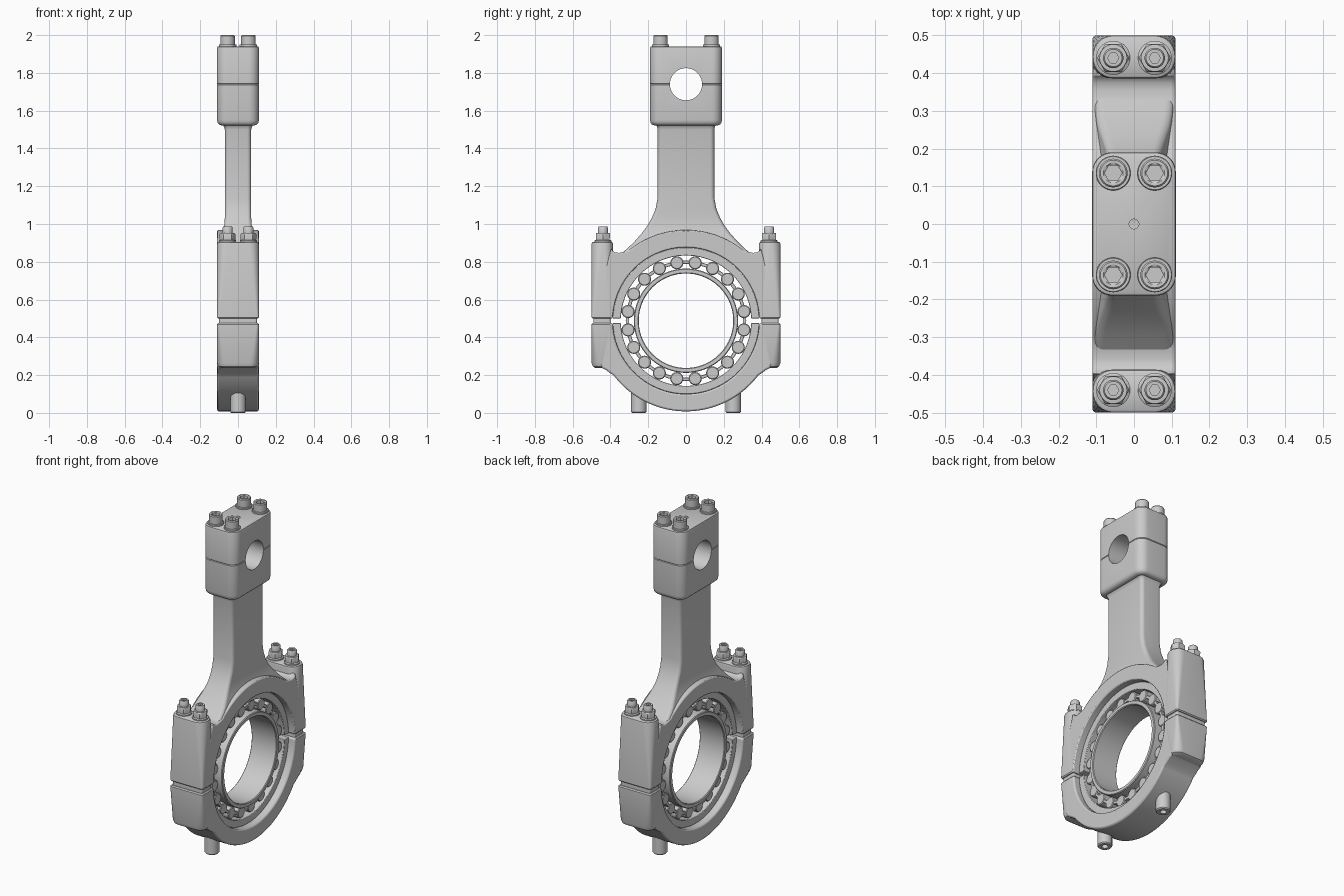
import bpy, bmesh
from math import sin, cos, pi, asin, radians, fmod

if "Cube" in bpy.data.objects:
    bpy.data.objects.remove(bpy.data.objects["Cube"])

C = 0.488      # height of the big bore centre
GAP = 0.0125   # half of the split gap
TOP = 1.74     # height of the small bore centre


def finish(bm, name, bevel=0):
    bmesh.ops.recalc_face_normals(bm, faces=bm.faces)
    me = bpy.data.meshes.new(name)
    bm.to_mesh(me)
    bm.free()
    ob = bpy.data.objects.new(name, me)
    bpy.context.collection.objects.link(ob)
    if bevel:
        m = ob.modifiers.new("bevel", 'BEVEL')
        m.width, m.segments, m.limit_method, m.angle_limit = bevel, 2, 'ANGLE', radians(45)
    return ob


def circle(r, n=48):
    return [(r * cos(2 * pi * i / n), r * sin(2 * pi * i / n)) for i in range(n)]


def hexagon(a, n=48):
    out = []
    for i in range(n):
        t = 2 * pi * i / n
        r = a / cos(fmod(t, pi / 3) - pi / 6)
        out.append((r * cos(t), r * sin(t)))
    return out


def rrect(hx, hy, r, k=8):
    out = []
    for q, (sx, sy) in enumerate([(1, 1), (-1, 1), (-1, -1), (1, -1)]):
        for i in range(k + 1):
            t = (q + i / k) * pi / 2
            out.append((sx * (hx - r) + r * cos(t), sy * (hy - r) + r * sin(t)))
    return out


def loft(name, sections, at=(0, 0), loop=False, along_x=False, z0=0):
    """Skin matching outlines; sections are (outline, height)."""
    bm = bmesh.new()
    rings = []
    for pts, z in sections:
        if along_x:
            rings.append([bm.verts.new((z, x + at[0], y + z0)) for x, y in pts])
        else:
            rings.append([bm.verts.new((x + at[0], y + at[1], z + z0)) for x, y in pts])
    pairs = list(zip(rings, rings[1:])) + ([(rings[-1], rings[0])] if loop else [])
    for a, b in pairs:
        n = len(a)
        for i in range(n):
            bm.faces.new((a[i], a[(i + 1) % n], b[(i + 1) % n], b[i]))
    if not loop:
        bm.faces.new(rings[0])
        bm.faces.new(rings[-1])
    return finish(bm, name)


def tube(name, r1, r2, h, b=0.004, n=96):
    """Chamfered ring around the big bore."""
    prof = [(r1, -h + b), (r1 + b, -h), (r2 - b, -h), (r2, -h + b),
            (r2, h - b), (r2 - b, h), (r1 + b, h), (r1, h - b)]
    return loft(name, [(circle(r, n), x) for r, x in prof], loop=True, along_x=True, z0=C)


def arc(r, a, b, n):
    return [(r * cos(radians(a + (b - a) * i / n)), C + r * sin(radians(a + (b - a) * i / n)))
            for i in range(n + 1)]


def half_ring(name, outer, r_in, hx, s, bevel):
    """Half ring: outer profile from split to apex on +y, mirrored, with round bore."""
    a = asin(GAP / r_in) * 180 / pi
    left = [(-y, z) for y, z in reversed(outer[:-1])]
    pts = outer + left + arc(r_in, s * (180 - a), s * a, 64)
    bm = bmesh.new()
    f = bm.faces.new([bm.verts.new((-hx, y, z)) for y, z in pts])
    ext = bmesh.ops.extrude_face_region(bm, geom=[f])
    bmesh.ops.translate(bm, vec=(2 * hx, 0, 0),
                        verts=[v for v in ext['geom'] if isinstance(v, bmesh.types.BMVert)])
    return finish(bm, name, bevel)


def cut(ob, cutter):
    m = ob.modifiers.new("cut", 'BOOLEAN')
    m.operation, m.object, m.solver = 'DIFFERENCE', cutter, 'EXACT'
    bpy.context.view_layer.objects.active = ob
    bpy.ops.object.modifier_apply(modifier=m.name)


# big end body: upper half and lower cap
upper = [(.47, C + GAP), (.47, .6), (.396, .87), (.388, .858), (.375, .85), (.355, .847),
         (.33, .852)] + arc(.48, 50.5, 90, 24)
lower = [(.47, C - GAP), (.47, .3), (.445, .238), (.425, .228), (.405, .213)] + arc(.48, -37, -90, 32)
half_ring("big_end_body", upper, .388, .11, 1, .009)
half_ring("big_end_cap", lower, .388, .11, -1, .009)

# split bearing shell
a = asin(GAP / .388) * 180 / pi
for s, nm in ((1, "upper"), (-1, "lower")):
    half_ring("bearing_shell_" + nm, arc(.388, s * a, s * 90, 32), .345, .07, s, .003)

# roller bearing
tube("inner_race", .25, .276, .085)
tube("roller_cage", .301, .319, .055, .002)
for i in range(20):
    t = 2 * pi * (i + .5) / 20
    loft("roller", [(circle(.03, 24), -.058), (circle(.0345, 24), -.054),
                    (circle(.0345, 24), .054), (circle(.03, 24), .058)],
         at=(.3105 * cos(t), 0), along_x=True, z0=C + .3105 * sin(t))

for sy in (1, -1):
    # bolt lugs, square at the split and round at the ends
    def lug(name, rows):
        secs = []
        for z, y1, y2, hx, r in rows:
            ring = rrect(hx, (y2 - y1) / 2, r)
            secs.append(([(x, y + (y1 + y2) / 2 * sy) for x, y in ring], z))
        loft(name, secs)
    lug("upper_lug", [(.50, .396, .494, .105, .008), (.506, .392, .5, .1105, .012),
                      (.893, .386, .5, .1105, .053), (.901, .388, .498, .108, .052),
                      (.905, .394, .492, .102, .047)])
    lug("lower_lug", [(.475, .396, .494, .105, .008), (.469, .394, .5, .1105, .012),
                      (.265, .40, .5, .1105, .047), (.246, .402, .493, .104, .043),
                      (.238, .405, .48, .092, .036)])
    # inset shim in the split
    loft("split_shim", [(rrect(.1, .045, .01), .47), (rrect(.1, .045, .01), .505)], at=(0, sy * .445))
    # drain pegs
    loft("peg", [(circle(.018), .03), (circle(.018), 0), (circle(.036), 0),
                 (circle(.041), .006), (circle(.041), .15)], at=(0, sy * .25))
    for sx in (1, -1):
        # flanged nut with stud
        loft("nut", [(circle(.045), .9), (circle(.045), .912), (hexagon(.036), .916),
                     (hexagon(.037), .945), (circle(.036), .952), (circle(.027), .953),
                     (circle(.027), .98), (circle(.023), .986), (hexagon(.013), .986),
                     (hexagon(.013), .968)], at=(sx * .055, sy * .44))
        # socket screw on the small end
        loft("cap_screw", [(circle(.046), 1.93), (circle(.046), 1.949), (circle(.044), 1.951),
                           (circle(.038), 1.951), (circle(.038), 1.995), (circle(.034), 2.0),
                           (circle(.026), 2.0), (hexagon(.02), 1.996), (hexagon(.02), 1.965)],
             at=(sx * .055, sy * .135))

# shank flaring into the big end and small end
rows = [(.84, .345, .106), (.86, .323, .104), (.885, .295, .1), (.91, .27, .094), (.95, .235, .082),
        (.99, .205, .073), (1.03, .182, .07), (1.08, .161, .07), (1.14, .15, .07), (1.5, .15, .07),
        (1.515, .153, .074), (1.525, .16, .081), (1.535, .17, .092)]
shank = loft("shank", [(rrect(hx, hy, .022), z) for z, hy, hx in rows])

# small end block and cap
block = loft("small_end_block", [(rrect(.088, .168, .035), 1.522), (rrect(.1, .18, .045), 1.526),
                                 (rrect(.108, .187, .05), 1.535), (rrect(.111, .19, .053), 1.55),
                                 (rrect(.111, .19, .053), TOP - .003), (rrect(.108, .187, .05), TOP)])
cap = loft("small_end_cap", [(rrect(.108, .187, .05), TOP), (rrect(.111, .19, .053), TOP + .003),
                             (rrect(.111, .19, .053), 1.932), (rrect(.109, .188, .051), 1.938),
                             (rrect(.104, .183, .046), 1.941)])

# bores
big = loft("bore_cutter", [(circle(.42, 96), -.3), (circle(.42, 96), .3)], along_x=True, z0=C)
pin = loft("pin_cutter", [(circle(.085, 64), -.3), (circle(.085, 64), .3)], along_x=True, z0=TOP)
oil = loft("oil_cutter", [(circle(.013, 24), 1.78), (circle(.013, 24), 2.1)])
cut(shank, big)
cut(block, pin)
cut(cap, pin)
cut(cap, oil)
for c in (big, pin, oil):
    bpy.data.objects.remove(c)

bpy.ops.object.select_all(action='SELECT')
bpy.context.view_layer.objects.active = shank
bpy.ops.object.shade_smooth_by_angle(angle=radians(35))
